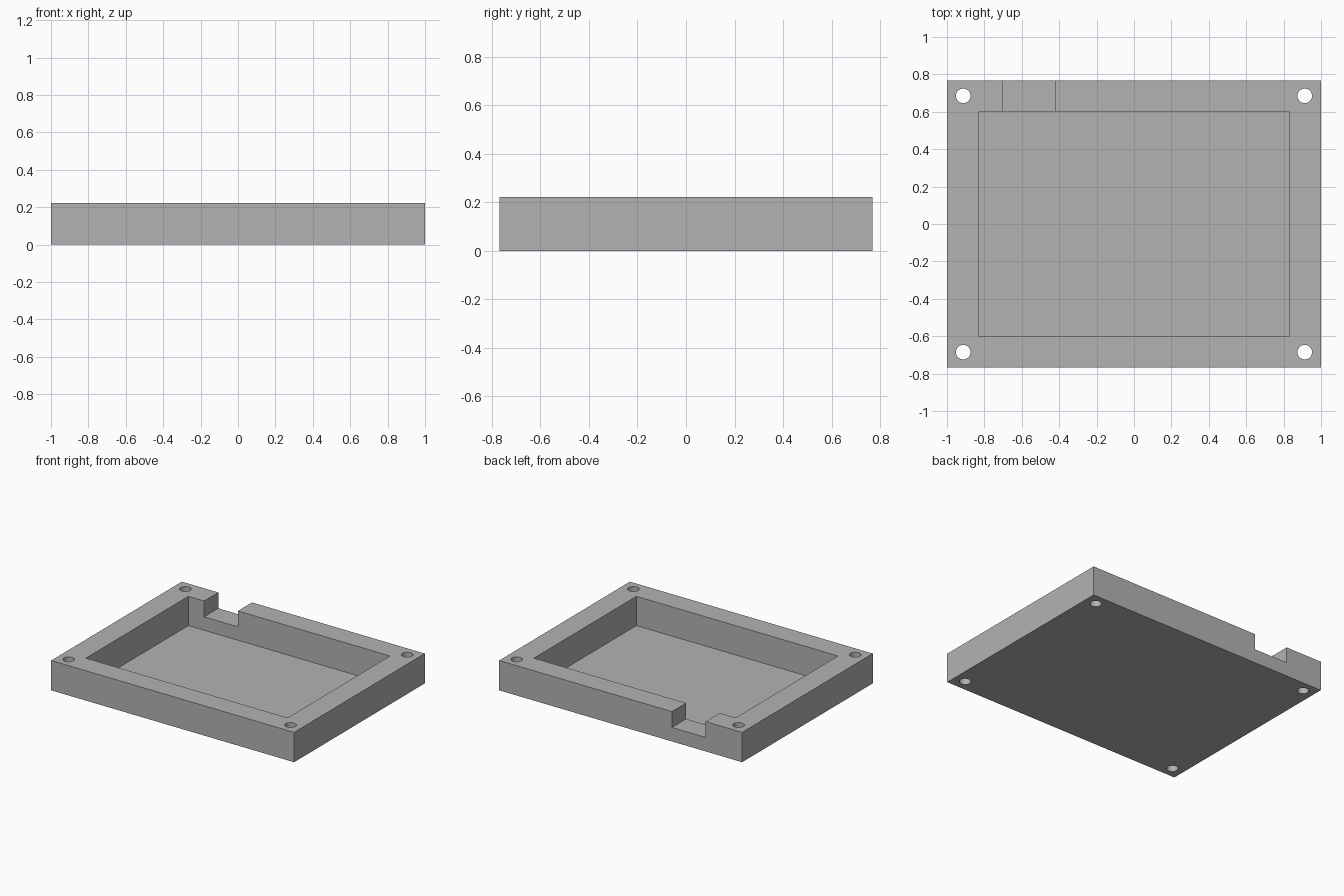
import bpy
import bmesh
from mathutils import Matrix, Vector

if "Cube" in bpy.data.objects:
    bpy.data.objects.remove(bpy.data.objects["Cube"], do_unlink=True)

HX, HY, H = 1.0, 0.768, 0.222      # outer half sizes and height
PX, PY, FLOOR = 0.83, 0.602, 0.004  # pocket half sizes and floor thickness

grey = bpy.data.materials.new("plain_grey")
grey.use_nodes = True
colour = (0.45, 0.45, 0.45, 1)
grey.diffuse_color = colour
grey.node_tree.nodes["Principled BSDF"].inputs["Base Color"].default_value = colour


def finish(name, bm):
    mesh = bpy.data.meshes.new(name)
    bm.to_mesh(mesh)
    bm.free()
    mesh.materials.append(grey)
    obj = bpy.data.objects.new(name, mesh)
    bpy.context.collection.objects.link(obj)
    return obj


def box(name, low, high):
    low, high = Vector(low), Vector(high)
    bm = bmesh.new()
    place = Matrix.Translation((low + high) / 2) @ Matrix.Diagonal((*(high - low), 1))
    bmesh.ops.create_cube(bm, size=1, matrix=place)
    return finish(name, bm)


def cylinder(name, x, y, radius):
    bm = bmesh.new()
    bmesh.ops.create_cone(bm, cap_ends=True, segments=40, radius1=radius, radius2=radius,
                          depth=1, matrix=Matrix.Translation((x, y, 0.1)))
    return finish(name, bm)


# Rectangular tray body
tray = box("tray", (-HX, -HY, 0), (HX, HY, H))

# Pocket, cable notch in the back wall, and four corner screw holes
cutters = [
    box("pocket_cutter", (-PX, -PY, FLOOR), (PX, PY, 0.5)),
    box("notch_cutter", (-0.70, PY - 0.1, 0.104), (-0.422, HY + 0.1, 0.5)),
]
for sx in (-1, 1):
    for sy in (-1, 1):
        cutters.append(cylinder("screw_hole_cutter", sx * 0.913, sy * 0.685, 0.039))

for cutter in cutters:
    cutter.hide_render = True
    cutter.hide_set(True)
    cut = tray.modifiers.new(cutter.name, 'BOOLEAN')
    cut.operation = 'DIFFERENCE'
    cut.solver = 'EXACT'
    cut.object = cutter

# Apply the cuts and remove the helpers
bpy.context.view_layer.update()
result = bpy.data.meshes.new_from_object(tray.evaluated_get(bpy.context.evaluated_depsgraph_get()))
tray.modifiers.clear()
tray.data = result
for cutter in cutters:
    bpy.data.objects.remove(cutter, do_unlink=True)

# Smooth hole walls, crisp edges
bpy.ops.object.select_all(action='DESELECT')
tray.select_set(True)
bpy.context.view_layer.objects.active = tray
bpy.ops.object.shade_smooth_by_angle()
